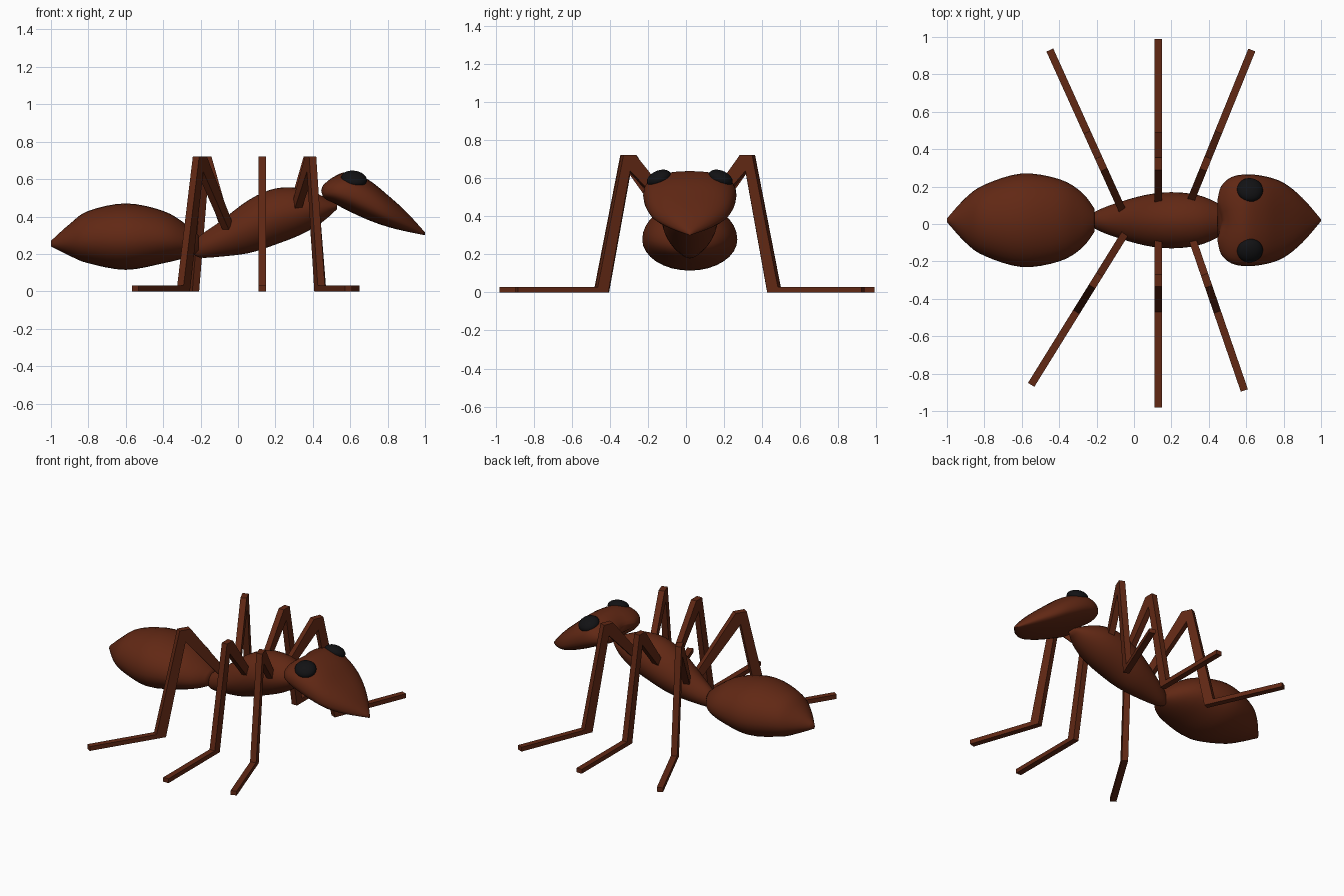
import bpy, bmesh, math
from mathutils import Vector, Euler

old = bpy.data.objects.get("Cube")
if old:
    bpy.data.objects.remove(old, do_unlink=True)

AXIS_Y = 0.02   # the body lies slightly off centre


def make_material(name, colour):
    mat = bpy.data.materials.new(name)
    mat.use_nodes = True
    mat.diffuse_color = colour
    node = mat.node_tree.nodes["Principled BSDF"]
    node.inputs["Base Color"].default_value = colour
    node.inputs["Roughness"].default_value = 0.7
    return mat


shell = make_material("chestnut shell", (0.12, 0.021, 0.007, 1))
black = make_material("eye black", (0.006, 0.006, 0.007, 1))


def finish(bm, name, mat, smooth_angle=None):
    bmesh.ops.recalc_face_normals(bm, faces=bm.faces)
    mesh = bpy.data.meshes.new(name)
    bm.to_mesh(mesh)
    bm.free()
    mesh.materials.append(mat)
    obj = bpy.data.objects.new(name, mesh)
    bpy.context.collection.objects.link(obj)
    if smooth_angle:
        bpy.ops.object.select_all(action='DESELECT')
        obj.select_set(True)
        bpy.context.view_layer.objects.active = obj
        bpy.ops.object.shade_smooth_by_angle(angle=math.radians(smooth_angle))
    return obj


def smooth_stations(stations, steps=4):
    """Catmull-Rom interpolation through the cross-section stations."""
    pts = [Vector(s) for s in stations]
    pts = [pts[0]] + pts + [pts[-1]]
    result = []
    for a, b, c, d in zip(pts, pts[1:], pts[2:], pts[3:]):
        for k in range(steps):
            t = k / steps
            result.append(b + (c - a) * (t / 2)
                          + (a * 2 - b * 5 + c * 4 - d) * (t * t / 2)
                          + (b * 3 - a - c * 3 + d) * (t ** 3 / 2))
    return result + [pts[-1]]


def power(value, exponent):
    return math.copysign(abs(value) ** exponent, value)


def loft_body(name, stations, belt, roundness, notch=0, sides=32):
    """Stations are (x, bottom, top, half width); belt is the widest height."""
    bm = bmesh.new()
    rings = []
    start = stations[0][0]
    for x, low, high, half in smooth_stations(stations):
        mid = low + (high - low) * belt
        ring = []
        for i in range(sides):
            a = math.tau * i / sides
            c, s = power(math.cos(a), roundness), power(math.sin(a), roundness)
            rise = (high - mid) if s > 0 else (mid - low)
            # dent in the middle of the rear edge
            dent = notch * max(0, 1 - abs(c * half) / 0.1) * max(0, 1 - (x - start) / 0.1)
            ring.append(bm.verts.new((x + dent, AXIS_Y + c * half, mid + s * rise)))
        rings.append(ring)
    for r, q in zip(rings, rings[1:]):
        for i in range(sides):
            j = (i + 1) % sides
            bm.faces.new((r[i], r[j], q[j], q[i]))
    for end in (rings[0], rings[-1]):
        bm.faces.new(end)
    return finish(bm, name, shell, 50)


# Body segments
loft_body("abdomen", [
    (-1, .24, .27, .01), (-.9, .19, .36, .12), (-.8, .15, .43, .19),
    (-.6, .115, .47, .25), (-.4, .15, .43, .22), (-.28, .18, .36, .15),
    (-.21, .21, .3, .06)], 0.46, 1.0)
loft_body("thorax", [
    (-.24, .2, .25, .02), (-.2, .18, .3, .05), (-.1, .185, .37, .09),
    (.06, .205, .49, .135), (.2, .25, .55, .15), (.34, .305, .55, .135),
    (.45, .37, .51, .09), (.53, .44, .47, .03)], 0.5, 1.05)
loft_body("head", [
    (.445, .52, .56, .1), (.465, .49, .585, .18), (.52, .465, .62, .23),
    (.6, .425, .638, .245), (.7, .38, .595, .235), (.8, .345, .515, .2),
    (.9, .32, .425, .12), (1, .3, .315, .005)], 0.42, 0.85, notch=0.03)

# Eyes, tilted outward on top of the head
for side, label in ((1, "left"), (-1, "right")):
    bm = bmesh.new()
    bmesh.ops.create_uvsphere(bm, u_segments=24, v_segments=12, radius=1)
    bmesh.ops.scale(bm, vec=(0.07, 0.067, 0.04), verts=bm.verts)
    tilt = Euler((-side * 0.4, 0.15, 0)).to_matrix()
    bmesh.ops.rotate(bm, cent=(0, 0, 0), matrix=tilt, verts=bm.verts)
    bmesh.ops.translate(bm, vec=(0.62, AXIS_Y + side * 0.162, 0.6), verts=bm.verts)
    finish(bm, label + "_eye", black, 40)


def make_leg(name, hip, toe, hip_z, half=0.02):
    """A bent leg outline in a vertical plane, given thickness sideways."""
    hip, toe = Vector((*hip, 0)), Vector((*toe, 0))
    run = toe - hip
    across = Vector((-run.y, run.x, 0)).normalized() * half
    reach, knee = abs(toe.y), 0.315 + math.copysign(0.01, toe.y)
    start = abs(hip.y)
    outline = [(start - .02, hip_z + .02), (knee - .035, .722), (knee + .03, .722),
               (knee + .165, .03), (reach, .03), (reach, 0),
               (knee + .11, 0), (knee - .005, .64), (start + .01, hip_z - .02)]
    bm = bmesh.new()
    loops = []
    for offset in (across, -across):
        loop = []
        for y, z in outline:
            p = hip + run * ((y - start) / (reach - start)) + offset
            loop.append(bm.verts.new((p.x, p.y, z)))
        bm.faces.new(loop)
        loops.append(loop)
    a, b = loops
    for i in range(len(a)):
        j = (i + 1) % len(a)
        bm.faces.new((a[i], a[j], b[j], b[i]))
    finish(bm, name, shell)


# Six legs
make_leg("left_front_leg", (.305, .13), (.63, .93), .45)
make_leg("left_middle_leg", (.13, .12), (.13, .99), .43)
make_leg("left_hind_leg", (-.07, .09), (-.45, .93), .35)
make_leg("right_front_leg", (.315, -.09), (.59, -.89), .45)
make_leg("right_middle_leg", (.13, -.1), (.13, -.98), .43)
make_leg("right_hind_leg", (-.06, -.07), (-.55, -.86), .35)
